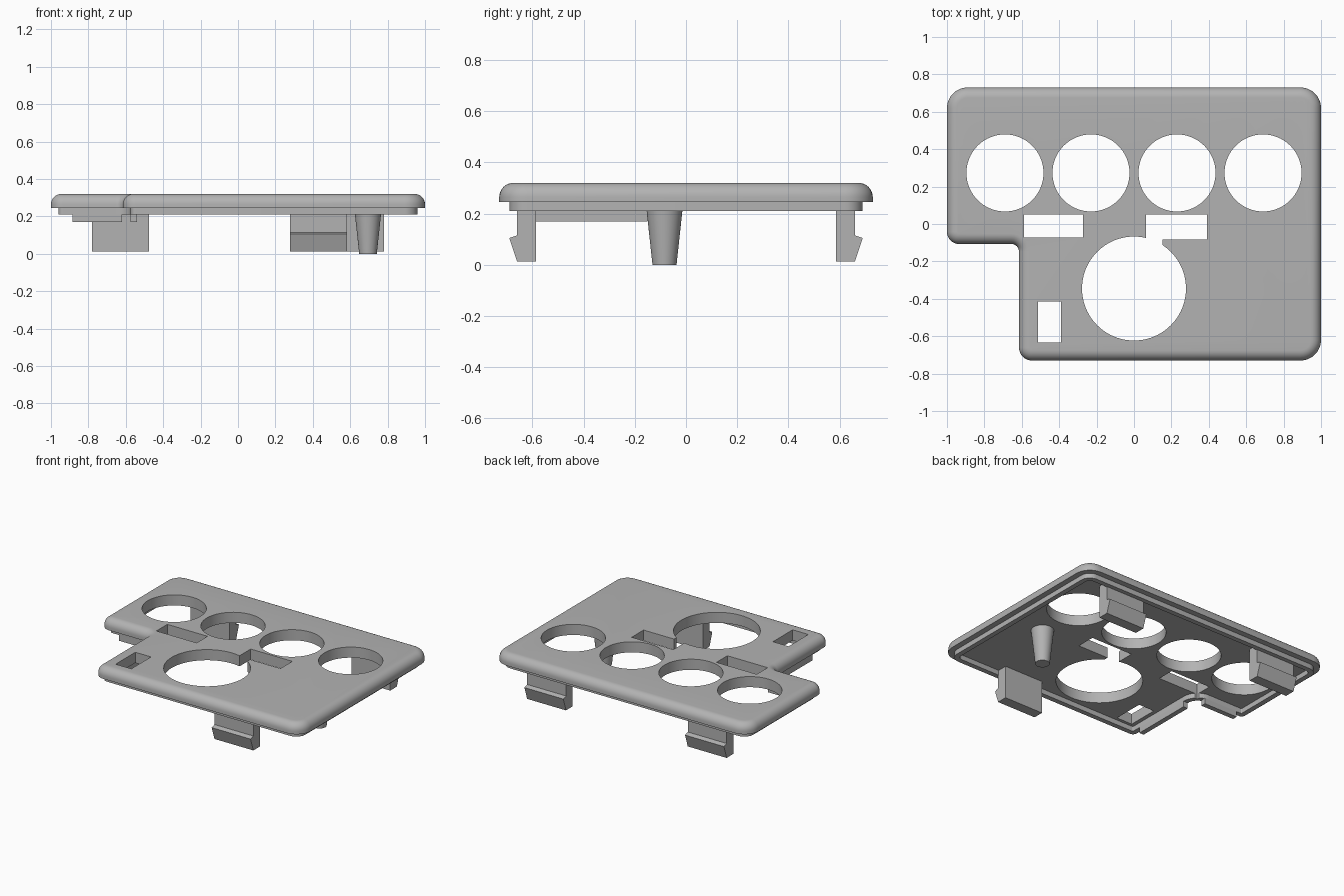
import bpy, bmesh, math
from mathutils import Vector

cube = bpy.data.objects.get("Cube")
if cube:
    bpy.data.objects.remove(cube, do_unlink=True)

grey = bpy.data.materials.new("plastic_grey")
grey.use_nodes = True
grey.diffuse_color = (0.45, 0.45, 0.45, 1)
grey.node_tree.nodes["Principled BSDF"].inputs["Base Color"].default_value = (0.45, 0.45, 0.45, 1)


def make(name, bm):
    bmesh.ops.recalc_face_normals(bm, faces=bm.faces)
    mesh = bpy.data.meshes.new(name)
    bm.to_mesh(mesh)
    bm.free()
    mesh.materials.append(grey)
    ob = bpy.data.objects.new(name, mesh)
    bpy.context.collection.objects.link(ob)
    return ob


def loft(name, rings):
    """Closed solid through rings of equal point count."""
    bm = bmesh.new()
    loops = [[bm.verts.new(p) for p in ring] for ring in rings]
    n = len(loops[0])
    for a, b in zip(loops, loops[1:]):
        for i in range(n):
            j = (i + 1) % n
            bm.faces.new((a[i], a[j], b[j], b[i]))
    bm.faces.new(loops[0])
    bm.faces.new(loops[-1])
    return make(name, bm)


def box(name, x0, x1, y0, y1, z0, z1):
    return loft(name, [[(x0, y0, z), (x1, y0, z), (x1, y1, z), (x0, y1, z)] for z in (z0, z1)])


def cone(name, x, y, levels, sides=64):
    turn = [2 * math.pi * i / sides for i in range(sides)]
    return loft(name, [[(x + r * math.cos(t), y + r * math.sin(t), z) for t in turn]
                       for r, z in levels])


def smooth(ob):
    bpy.ops.object.select_all(action="DESELECT")
    ob.select_set(True)
    bpy.context.view_layer.objects.active = ob
    bpy.ops.object.shade_smooth_by_angle(angle=math.radians(30))


# Plan of the panel: corner position and fillet radius, counter-clockwise
CORNERS = [(-0.615, -0.73, 0.07), (1, -0.73, 0.11), (1, 0.73, 0.11),
           (-1, 0.73, 0.11), (-1, -0.107, 0.065), (-0.615, -0.107, 0.04)]


def outline(inset, z, steps=8):
    pts = []
    for i, (x, y, r) in enumerate(CORNERS):
        p = Vector((x, y))
        d1 = (p - Vector(CORNERS[i - 1][:2])).normalized()
        d2 = (Vector(CORNERS[(i + 1) % len(CORNERS)][:2]) - p).normalized()
        n1, n2 = Vector((-d1.y, d1.x)), Vector((-d2.y, d2.x))
        side = 1 if d1.cross(d2) > 0 else -1
        r = max(r - side * inset, 0.006)
        centre = p + (n1 + n2) * (inset + side * r)
        for k in range(steps + 1):
            t = math.pi / 2 * k / steps
            q = centre - side * r * (math.cos(t) * n1 + math.sin(t) * n2)
            pts.append((q.x, q.y, z))
    return pts


# Panel section: recessed floor, hanging lip, overhang, rounded top edge
FLOOR, LIP, TOP, ROUND = 0.245, 0.21, 0.32, 0.055
section = [(0.075, FLOOR), (0.075, LIP), (0.04, LIP), (0.04, FLOOR), (0, FLOOR)]
for k in range(9):
    a = math.pi / 2 * k / 8
    section.append((ROUND * (1 - math.cos(a)), TOP - ROUND * (1 - math.sin(a))))
panel = loft("panel", [outline(i, z) for i, z in section])

# Openings
through = (0.1, 0.5)
cutters = [cone("hole_cutter", x, 0.273, [(0.206, z) for z in through])
           for x in (-0.69, -0.23, 0.23, 0.69)]
cutters.append(cone("large_hole_cutter", 0, -0.345, [(0.278, z) for z in through], 96))
for x0, x1, y0, y1 in [(-0.588, -0.273, -0.072, 0.05), (0.064, 0.39, -0.083, 0.05),
                       (0.064, 0.152, -0.2, 0), (-0.513, -0.39, -0.634, -0.414)]:
    cutters.append(box("slot_cutter", x0, x1, y0, y1, *through))
bpy.context.view_layer.objects.active = panel
for cutter in cutters:
    cutter.hide_render = True
    mod = panel.modifiers.new("opening", "BOOLEAN")
    mod.operation = "DIFFERENCE"
    mod.solver = "EXACT"
    mod.object = cutter
    bpy.ops.object.modifier_apply(modifier=mod.name)
    bpy.data.objects.remove(cutter, do_unlink=True)
smooth(panel)

# Snap clips with an outward barb
BARB = [(0.586, 0.013), (0.66, 0.013), (0.691, 0.105), (0.66, 0.115), (0.66, 0.25), (0.586, 0.25)]
for name, x, side in [("back_left_clip", 0.628, 1), ("back_right_clip", -0.628, 1),
                      ("front_clip", 0.43, -1)]:
    loft(name, [[(x + dx, side * y, z) for y, z in BARB] for dx in (-0.152, 0.152)])

# Deeper lip tabs beside the notch
box("notch_back_tab", -0.885, -0.62, -0.067, -0.032, 0.17, 0.212)
box("notch_side_tab", -0.575, -0.54, -0.59, -0.15, 0.17, 0.212)

# Tapered support post
smooth(cone("support_post", 0.695, -0.084, [(0.047, 0), (0.074, 0.25)], 40))
